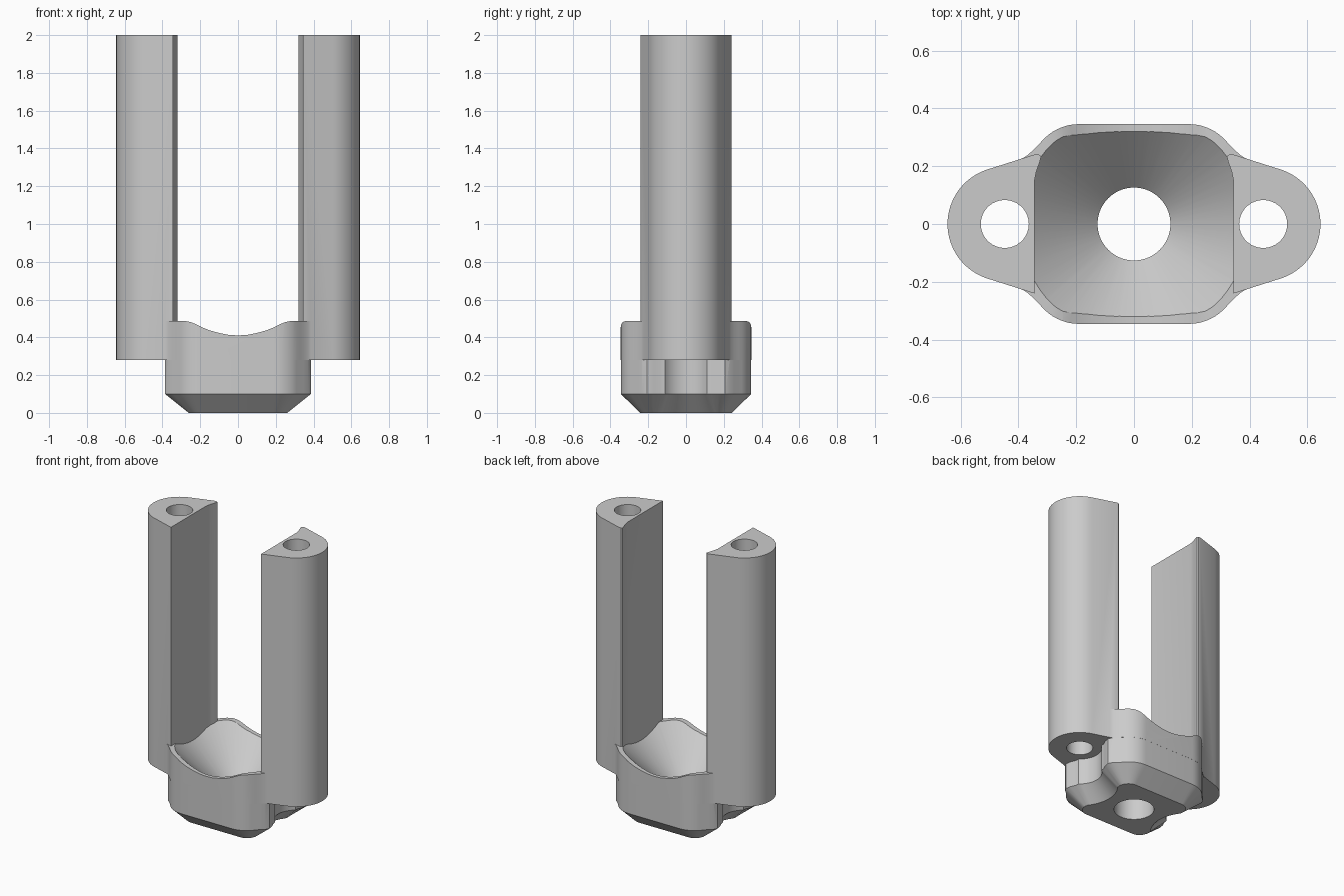
import bpy, bmesh
from math import cos, sin, radians

cube = bpy.data.objects.get("Cube")
if cube:
    bpy.data.objects.remove(cube, do_unlink=True)

GREY = 0.6
BOLT_X = 0.447      # bolt hole centre
STEP_Z = 0.28       # underside of the posts

mat = bpy.data.materials.new("plain grey")
mat.use_nodes = True
mat.diffuse_color = (GREY, GREY, GREY, 1)
mat.node_tree.nodes["Principled BSDF"].inputs["Base Color"].default_value = mat.diffuse_color


def arc(cx, cy, r, a0, a1, n):
    angles = [radians(a0 + (a1 - a0) * i / (n - 1)) for i in range(n)]
    return [(cx + r * cos(a), cy + r * sin(a)) for a in angles]


def loft(name, rings):
    """Closed solid through rings of equal point count."""
    bm = bmesh.new()
    loops = [[bm.verts.new(p) for p in ring] for ring in rings]
    n = len(loops[0])
    for a, b in zip(loops, loops[1:]):
        for i in range(n):
            j = (i + 1) % n
            bm.faces.new((a[i], a[j], b[j], b[i]))
    bm.faces.new(loops[0][::-1])
    bm.faces.new(loops[-1])
    bmesh.ops.recalc_face_normals(bm, faces=bm.faces)
    mesh = bpy.data.meshes.new(name)
    bm.to_mesh(mesh)
    bm.free()
    mesh.materials.append(mat)
    ob = bpy.data.objects.new(name, mesh)
    bpy.context.collection.objects.link(ob)
    return ob


def prism(name, outline, z0, z1):
    return loft(name, [at_height(outline, z0), at_height(outline, z1)])


def at_height(outline, z):
    return [(x, y, z) for x, y in outline]


def boolean(target, tool, operation):
    mod = target.modifiers.new(tool.name, 'BOOLEAN')
    mod.object, mod.operation, mod.solver = tool, operation, 'EXACT'
    bpy.context.view_layer.objects.active = target
    bpy.ops.object.modifier_apply(modifier=mod.name)
    bpy.data.objects.remove(tool, do_unlink=True)


def four_way(quarter):
    """Mirror a quarter outline whose last point lies on y = 0."""
    axis = (quarter[-1][0], 0)
    half = quarter[:-1] + [axis] + [(x, -y) for x, y in quarter[-2::-1]]
    return half + [(-x, y) for x, y in half[::-1]]


# Cradle outlines: corner arc, horn, then bolt clearance
corner = arc(0.19, 0.175, 0.17, 90, 45, 8)
foot = four_way(arc(0.19, 0.175, 0.067, 90, 45, 8)
                + [(0.249, 0.21), (0.255, 0.198), (0.26, 0.183), (0.261, 0.168), (0.259, 0.154)]
                + arc(BOLT_X, 0, 0.24, 142, 180, 9))
waist = four_way(corner
                 + [(0.345, 0.255), (0.372, 0.232), (0.386, 0.207), (0.38, 0.17), (0.364, 0.135)]
                 + arc(BOLT_X, 0, 0.14, 127, 180, 9))
cradle = loft("post_cradle", [at_height(foot, 0), at_height(waist, 0.1), at_height(waist, 0.4)])

# Upper cradle wall, flaring out into the posts
flare = four_way(arc(0.19, 0.175, 0.1705, 90, 45, 8)
                 + [(0.328, 0.277), (0.347, 0.257), (0.37, 0.237), (0.395, 0.221),
                    (0.43, 0.205), (0.44, 0.18), (0.44, 0)])
boolean(cradle, prism("flare", flare, STEP_Z + 0.001, 0.5), 'UNION')

# Conical seat with a drain hole
seat = loft("seat_cutter", [at_height(arc(0, 0, r, 0, 355, 72), z)
                            for r, z in ((0.126, -0.1), (0.126, 0.216), (0.51, 0.6))])
boolean(cradle, seat, 'DIFFERENCE')

# Wavy rim, dipped in the middle
wave = [(0, 0.41), (0.05, 0.413), (0.1, 0.423), (0.15, 0.437), (0.19, 0.453),
        (0.22, 0.468), (0.245, 0.479), (0.27, 0.485), (0.3, 0.487), (0.7, 0.487)]
wave = [(-x, z) for x, z in wave[:0:-1]] + wave + [(0.7, 0.7), (-0.7, 0.7)]
rim = loft("rim_cutter", [[(x, y, z) for x, z in wave] for y in (-0.5, 0.5)])
boolean(cradle, rim, 'DIFFERENCE')

# Tall posts, each with a small lip on the back inner edge and a bolt bore
post = (arc(BOLT_X, 0, 0.198, -74, 74, 33)
        + [(0.345, 0.24), (0.33, 0.241), (0.321, 0.234), (0.326, 0.215),
           (0.338, 0.18), (0.345, 0.145), (0.345, -0.24)])
for side, name in ((1, "left"), (-1, "right")):
    outline = [(side * x, y) for x, y in post]
    boolean(cradle, prism(name + "_post", outline, STEP_Z, 2), 'UNION')
    bore = arc(side * BOLT_X, 0, 0.083, 0, 350, 36)
    boolean(cradle, prism(name + "_bore", bore, 0.2, 2.1), 'DIFFERENCE')

bpy.ops.object.select_all(action='DESELECT')
cradle.select_set(True)
bpy.context.view_layer.objects.active = cradle
bpy.ops.object.shade_smooth_by_angle(angle=radians(28))
